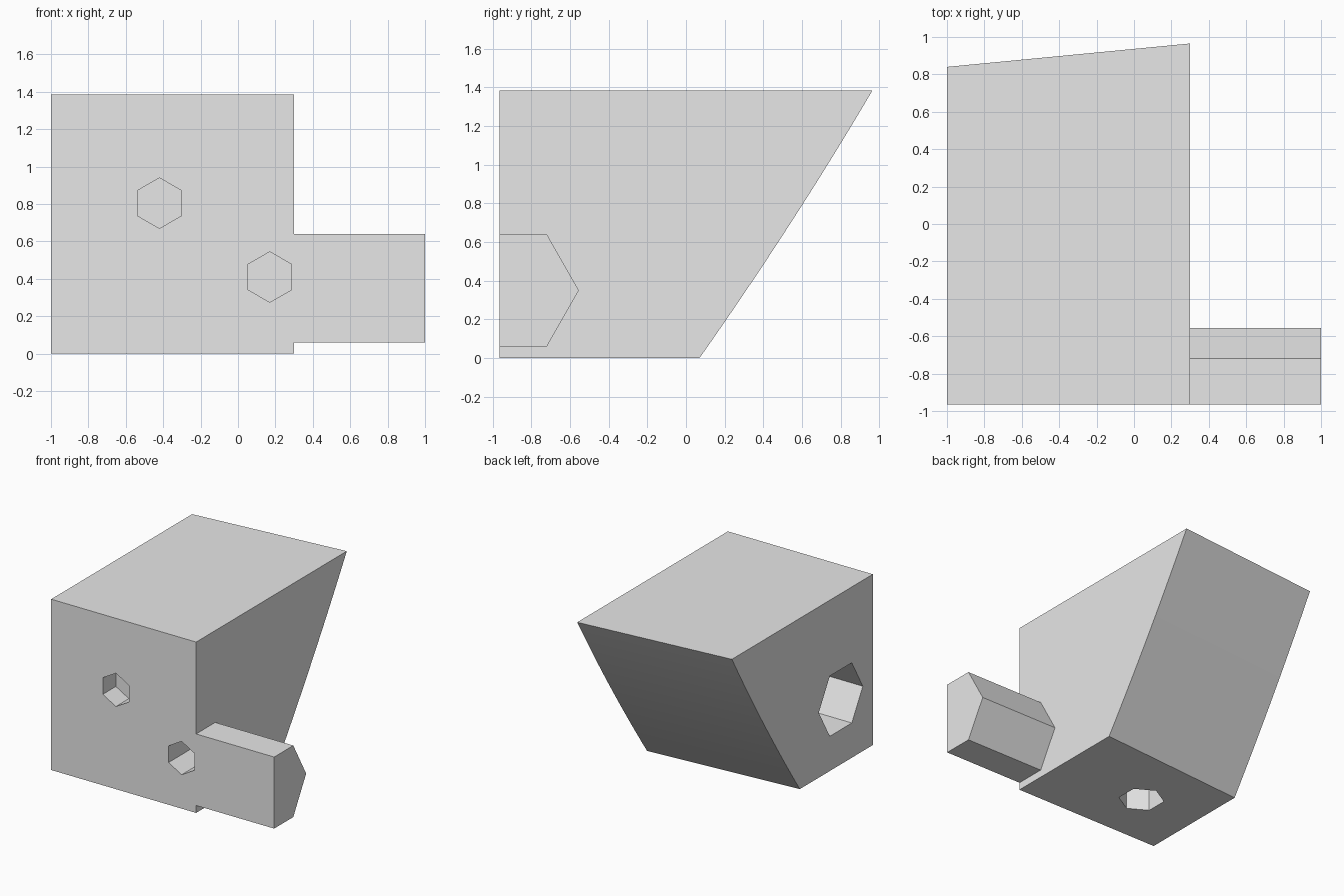
import bpy, bmesh
from math import cos, sin, radians, pi
from mathutils import Vector

cube = bpy.data.objects.get("Cube")
if cube:
    bpy.data.objects.remove(cube, do_unlink=True)

grey = bpy.data.materials.new("light grey")
grey.use_nodes = True
grey.diffuse_color = (0.8, 0.8, 0.8, 1)
grey.node_tree.nodes["Principled BSDF"].inputs["Base Color"].default_value = (0.8, 0.8, 0.8, 1)

FRONT, TOP, RIGHT, LEFT = -0.965, 1.385, -1.0, 0.3


def loft(name, ring_a, ring_b):
    """Closed solid between two matching rings of points."""
    bm = bmesh.new()
    a = [bm.verts.new(p) for p in ring_a]
    b = [bm.verts.new(p) for p in ring_b]
    bm.faces.new(a)
    bm.faces.new(b)
    for i in range(len(a)):
        j = (i + 1) % len(a)
        bm.faces.new((a[i], a[j], b[j], b[i]))
    bmesh.ops.recalc_face_normals(bm, faces=bm.faces)
    mesh = bpy.data.meshes.new(name)
    bm.to_mesh(mesh)
    bm.free()
    mesh.materials.append(grey)
    obj = bpy.data.objects.new(name, mesh)
    bpy.context.collection.objects.link(obj)
    return obj


def body_ring(x, y_bottom, y_top, steps=16):
    """Side outline with a leaning, gently bowed back edge."""
    ring = [(x, FRONT, TOP), (x, FRONT, 0)]
    for i in range(steps + 1):
        t = i / steps
        y = y_bottom + (y_top - y_bottom) * t + 0.08 * t * (1 - t)
        ring.append((x, y, TOP * t))
    return ring


def hex_cutter(name, center, u, v, radius, depth):
    """Six-sided prism; u points at a corner, depth runs into the body."""
    c, u, v, d = Vector(center), Vector(u), Vector(v), Vector(depth)
    ring = [c + radius * (cos(k * pi / 3) * u + sin(k * pi / 3) * v) for k in range(6)]
    out = d.normalized() * 0.05
    return loft(name, [p - out for p in ring], [p + d for p in ring])


# Main block
body = loft("body", body_ring(LEFT, 0.07, 0.965), body_ring(RIGHT, -0.03, 0.84))

# Hexagonal sockets
X, Y, Z = (1, 0, 0), (0, 1, 0), (0, 0, 1)
cutters = [
    hex_cutter("upper_front_socket", (-0.42, FRONT, 0.805), Z, X, 0.135, (0, 0.167, 0)),
    hex_cutter("lower_front_socket", (0.17, FRONT, 0.41), Z, X, 0.135, (0, 0.5, 0)),
    hex_cutter("side_socket", (RIGHT, -0.555, 0.526), Y, Z, 0.282, (0.45, 0, 0)),
    hex_cutter("bottom_socket", (-0.487, -0.495, 0), Y, X, 0.17, (0, 0, 0.27)),
]
bpy.context.view_layer.objects.active = body
for cutter in cutters:
    mod = body.modifiers.new(cutter.name, 'BOOLEAN')
    mod.operation = 'DIFFERENCE'
    mod.solver = 'EXACT'
    mod.object = cutter
    bpy.ops.object.modifier_apply(modifier=mod.name)
    bpy.data.objects.remove(cutter, do_unlink=True)

# Smooth the bowed back, keep all corners crisp
bpy.ops.object.select_all(action='DESELECT')
body.select_set(True)
bpy.ops.object.shade_smooth_by_angle(angle=radians(20))

# Side peg: a hexagonal bar trimmed flush with the front
half, tip_y, flat_y, mid_z = 0.29, -0.555, -0.72, 0.35
outline = [(FRONT, mid_z - half), (flat_y, mid_z - half), (tip_y, mid_z),
           (flat_y, mid_z + half), (FRONT, mid_z + half)]
loft("side_peg", [(LEFT, y, z) for y, z in outline], [(1.0, y, z) for y, z in outline])
